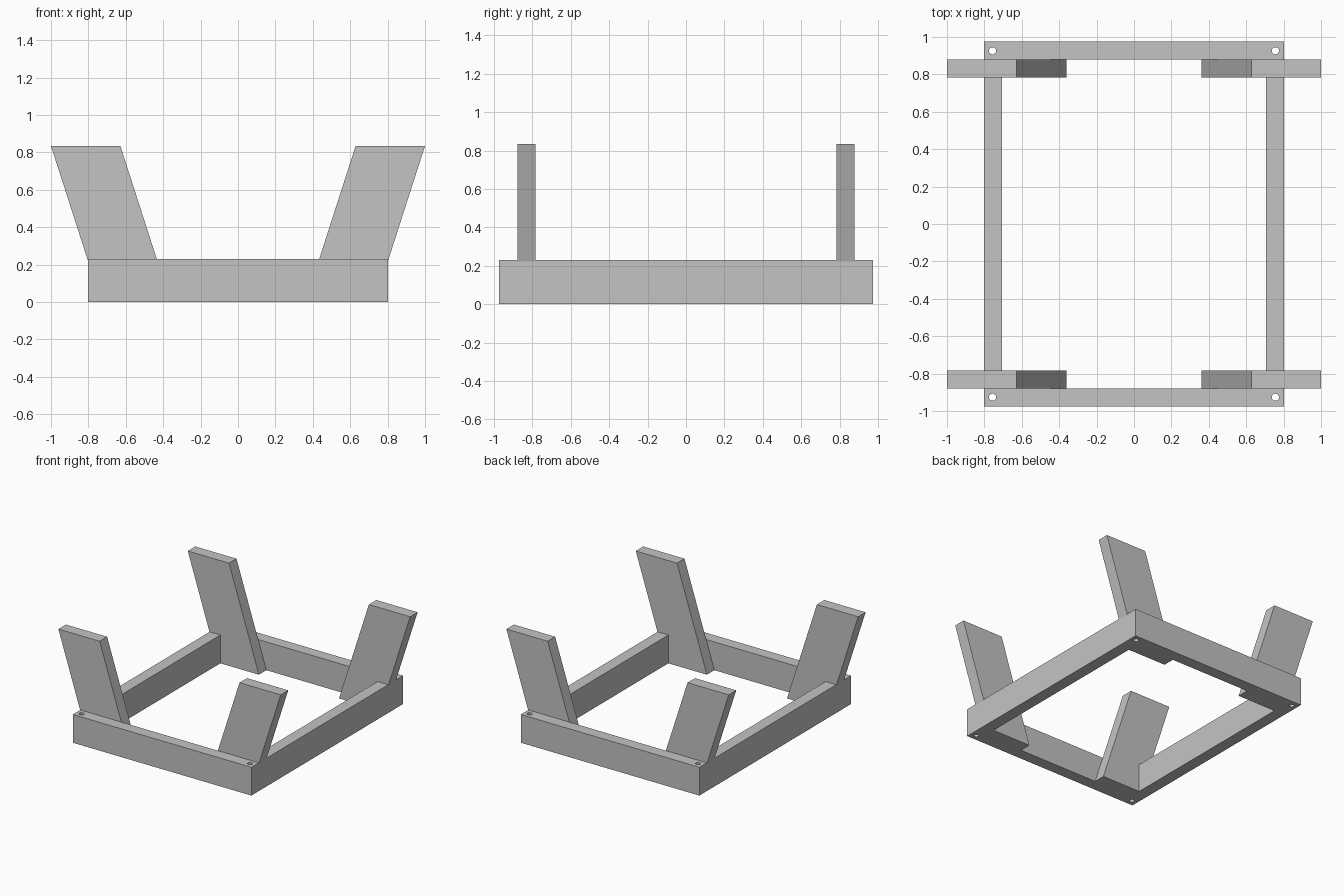
import bpy
import bmesh
from mathutils import Matrix

cube = bpy.data.objects.get("Cube")
if cube:
    bpy.data.objects.remove(cube, do_unlink=True)

HALF_X, HALF_Y = 0.803, 0.975     # frame outer half sizes
THICK, FRAME_H, TOP = 0.096, 0.23, 0.835
INNER_Y = HALF_Y - THICK
LEAN = 0.322                      # sideways drift of a post per unit height

grey = bpy.data.materials.new("plain grey")
grey.use_nodes = True
COLOUR = (0.55, 0.55, 0.55, 1)
grey.diffuse_color = COLOUR
grey.node_tree.nodes["Principled BSDF"].inputs["Base Color"].default_value = COLOUR


def add_object(name, bm):
    bmesh.ops.recalc_face_normals(bm, faces=bm.faces)
    mesh = bpy.data.meshes.new(name)
    bm.to_mesh(mesh)
    bm.free()
    mesh.materials.append(grey)
    obj = bpy.data.objects.new(name, mesh)
    bpy.context.collection.objects.link(obj)
    return obj


def box(name, x0, x1, y0, y1, z0, z1):
    bm = bmesh.new()
    centre = ((x0 + x1) / 2, (y0 + y1) / 2, (z0 + z1) / 2)
    size = (x1 - x0, y1 - y0, z1 - z0, 1)
    bmesh.ops.create_cube(bm, size=1, matrix=Matrix.Translation(centre) @ Matrix.Diagonal(size))
    return add_object(name, bm)


def drill(beam, y):
    """Cut a vertical bolt hole through each end of a beam."""
    bm = bmesh.new()
    for side in (-1, 1):
        bmesh.ops.create_cone(bm, cap_ends=True, segments=24, radius1=0.019, radius2=0.019,
                              depth=1, matrix=Matrix.Translation((side * 0.756, y, FRAME_H / 2)))
    cutter = add_object("hole_cutter", bm)
    cutter.hide_render = True
    mod = beam.modifiers.new("bolt holes", 'BOOLEAN')
    mod.operation = 'DIFFERENCE'
    mod.solver = 'EXACT'
    mod.object = cutter
    bpy.context.view_layer.objects.active = beam
    bpy.ops.object.modifier_apply(modifier=mod.name)
    bpy.data.objects.remove(cutter, do_unlink=True)


def post(name, sx, sy):
    """Slanted board leaning outwards, standing inside the frame."""
    low, high = 0.36, 0.36 + LEAN * TOP
    width = 1 - high
    profile = [(low, 0), (low + width, 0), (1, TOP), (high, TOP)]
    bm = bmesh.new()
    face = bm.faces.new([bm.verts.new((sx * x, sy * INNER_Y, z)) for x, z in profile])
    extruded = bmesh.ops.extrude_face_region(bm, geom=[face])["geom"]
    verts = [g for g in extruded if isinstance(g, bmesh.types.BMVert)]
    bmesh.ops.translate(bm, verts=verts, vec=(0, -sy * THICK, 0))
    # The extrusion keeps the starting face as the outer cap
    return add_object(name, bm)


# Frame beams across the front and back, with bolt holes
for label, s in (("front", -1), ("back", 1)):
    y0, y1 = sorted((s * INNER_Y, s * HALF_Y))
    beam = box(label + "_beam", -HALF_X, HALF_X, y0, y1, 0, FRAME_H)
    drill(beam, s * 0.926)

# Side rails between the beams
for label, s in (("right", -1), ("left", 1)):
    x0, x1 = sorted((s * (HALF_X - THICK), s * HALF_X))
    box(label + "_rail", x0, x1, -INNER_Y, INNER_Y, 0, FRAME_H)

# Four leaning posts
for x_label, sx in (("right", -1), ("left", 1)):
    for y_label, sy in (("front", -1), ("back", 1)):
        post(f"{y_label}_{x_label}_post", sx, sy)
